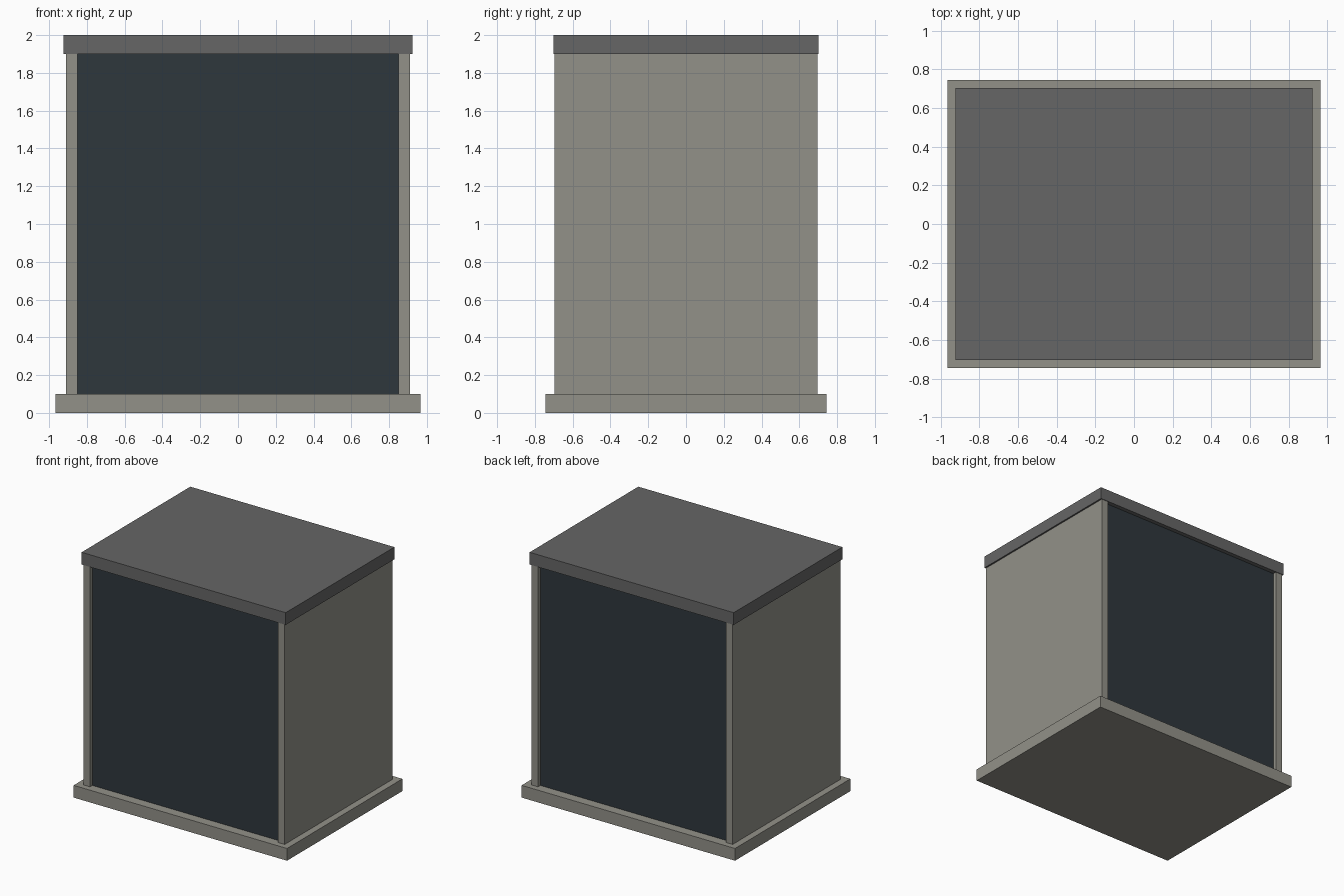
import bpy

cube = bpy.data.objects.get("Cube")
if cube:
    bpy.data.objects.remove(cube, do_unlink=True)


def material(name, rgb):
    mat = bpy.data.materials.new(name)
    mat.use_nodes = True
    color = (*rgb, 1.0)
    mat.diffuse_color = color
    mat.node_tree.nodes["Principled BSDF"].inputs["Base Color"].default_value = color
    return mat


def box(name, size, center, mat):
    bpy.ops.mesh.primitive_cube_add(size=1, location=center)
    obj = bpy.context.object
    obj.name = name
    obj.scale = size
    bpy.ops.object.transform_apply(location=False, rotation=False, scale=True)
    obj.data.materials.append(mat)
    return obj


stone = material("warm grey stone", (0.29, 0.285, 0.25))
roof_grey = material("dark grey roof", (0.132, 0.132, 0.132))
glass = material("dark blue glass", (0.028, 0.038, 0.046))

SLAB = 0.10                      # thickness of base and roof
WALL_H = 2 - 2 * SLAB
MID = 1.0

# Slabs
box("base", (1.93, 1.49, SLAB), (0, 0, SLAB / 2), stone)
box("roof", (1.846, 1.404, SLAB), (0, 0, 2 - SLAB / 2), roof_grey)

# Side walls
for side, name in ((1, "left_wall"), (-1, "right_wall")):
    box(name, (0.06, 1.394, WALL_H), (side * 0.88, 0, MID), stone)

# Recessed glazing between the walls, front and back
for side, name in ((-1, "front_glass"), (1, "back_glass")):
    box(name, (1.70, 0.03, WALL_H), (0, side * 0.652, MID), glass)
